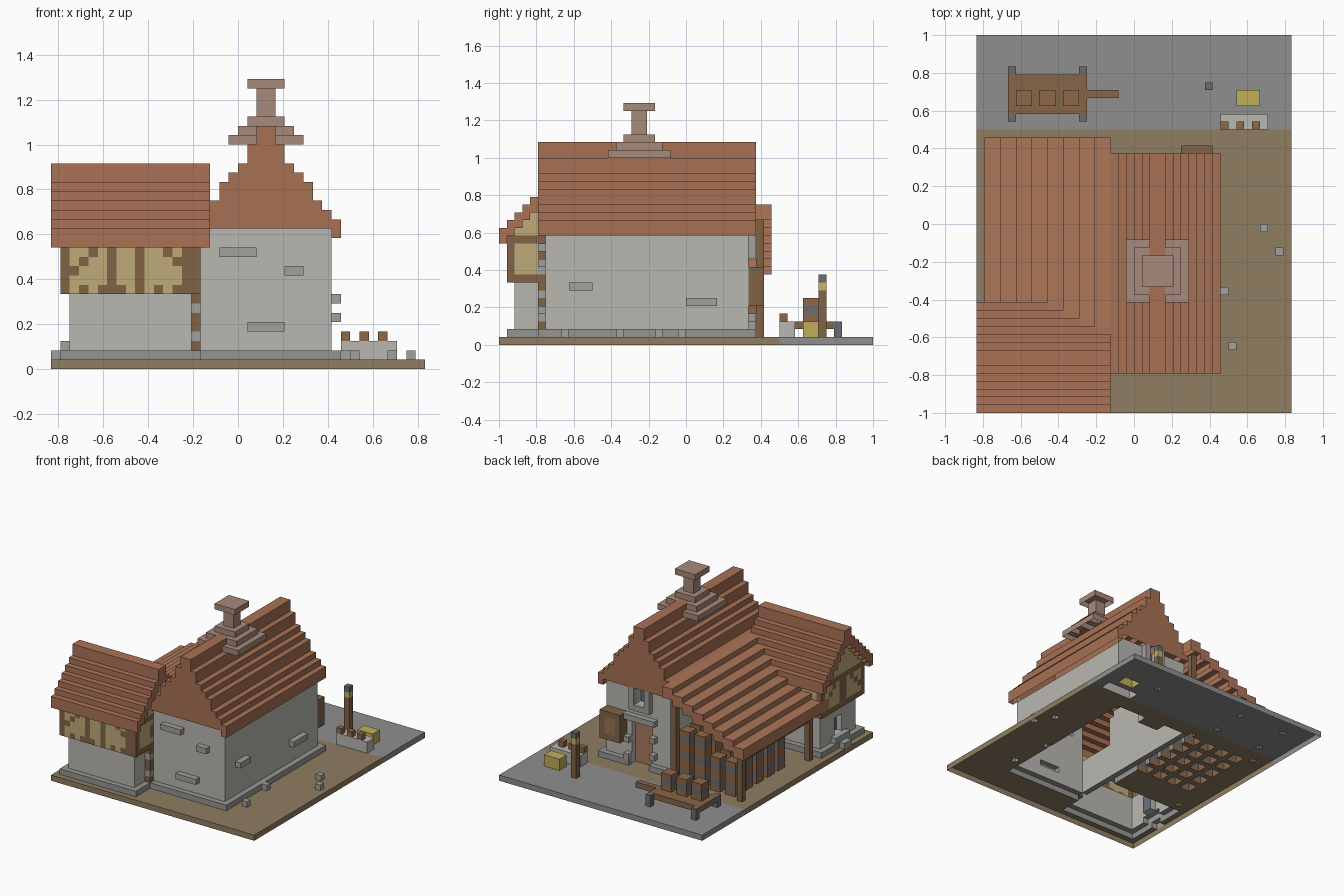
import bpy, bmesh

if "Cube" in bpy.data.objects:
    bpy.data.objects.remove(bpy.data.objects["Cube"])

U = 1 / 24          # size of one block
cells = {}          # block position -> part name
colours = {}


def part(name, r, g, b):
    colours[name] = [(c / 255) ** 2.2 for c in (r, g, b)] + [1]


def box(name, x0, x1, y0, y1, z0, z1):
    """Fill a block range with a part; name None carves it away."""
    for x in range(x0, x1):
        for y in range(y0, y1):
            for z in range(z0, z1):
                if name:
                    cells[x, y, z] = name
                else:
                    cells.pop((x, y, z), None)


part("dirt_ground", 143, 124, 98)
part("paved_ground", 140, 141, 140)
part("plinth", 148, 148, 146)
part("stone_wall", 184, 182, 176)
part("loose_stones", 160, 160, 158)
part("plaster", 188, 170, 120)
part("timber", 128, 99, 72)
part("main_roof", 166, 112, 84)
part("wing_roof", 170, 114, 87)
part("shed_roof", 172, 117, 89)
part("chimney", 166, 136, 122)
part("door", 165, 120, 95)
part("window_glass", 100, 112, 130)
part("barrel_wood", 140, 104, 74)
part("iron", 105, 108, 115)
part("cart", 132, 102, 72)
part("hay", 190, 172, 90)
part("sign_board", 150, 116, 80)
part("lantern_light", 200, 178, 95)

# ground
box("dirt_ground", -20, 20, -24, 12, 0, 1)
box("paved_ground", -20, 20, 12, 24, 0, 1)

# plinths and walls
box("plinth", -19, -4, -23, -11, 1, 2)
box("plinth", -5, 11, -19, 9, 1, 2)
box("stone_wall", -18, -5, -22, -12, 1, 8)
box("stone_wall", -4, 10, -18, 8, 1, 15)

# main roof: stepped gable, solid to both ends
for d, h in enumerate([26, 24, 22, 21, 20, 18, 17, 16]):
    low = 14 if d == 7 else 15
    for x in (3 + d, 2 - d):
        box("main_roof", x, x + 1, -19, 9, low, h)

# wing: jettied timber storey with stepped roof
slope = [15, 16, 17, 18, 19, 20, 22]
for i, h in enumerate(slope + slope[::-1]):
    y = -24 + i
    if 0 < i < 13:
        box("plaster", -19, -4, y, y + 1, 8, h - 2)
    box("wing_roof", -20, -3, y, y + 1, h - 2 if h < 22 else 19, h)

# timber frame on the wing
for x in (-19, -14, -11, -6, -5):
    box("timber", x, x + 1, -23, -22, 8, 14)
box("timber", -19, -4, -23, -22, 13, 14)
for x in range(-19, -4, 2):
    box("timber", x, x + 1, -23, -22, 8, 9)
for k in range(3):
    for x in (-16 - k, -8 + k):
        box("timber", x, x + 1, -23, -22, 12 - k, 13 - k)
for x in (-19, -5):
    for y in (-23, -18, -17, -12):
        box("timber", x, x + 1, y, y + 1, 8, 14)
    box("timber", x, x + 1, -23, -11, 8, 9)
    box("timber", x, x + 1, -23, -11, 13, 14)
for k in range(3):
    for y in (-20 - k, -15 + k):
        box("timber", -19, -18, y, y + 1, 12 - k, 13 - k)

# wing side window with a stone sill and step
box(None, -18, -17, -18, -16, 3, 6)
box("window_glass", -17, -16, -18, -16, 3, 6)
box("loose_stones", -19, -18, -19, -15, 2, 3)
box("loose_stones", -20, -19, -18, -16, 1, 2)

# corner post between the wing and the main house
box("timber", -5, -4, -19, -18, 2, 14)
for z in (3, 6, 9, 12):
    box("loose_stones", -5, -4, -19, -18, z, z + 1)

# lean-to shed: stepped roof, posts and beams
for i in range(8):
    x = -19 + 2 * i
    box("shed_roof", x, x + 2, -13, 11, 9 + i, 11 + i)
for x, y, top in ((-18, 9, 9), (-18, -10, 9), (-5, 9, 16)):
    box("timber", x, x + 1, y, y + 1, 1, top)
box("timber", -18, -17, -10, 10, 8, 9)

# chimney: three-step base, shaft and cap
for k in range(3):
    box("chimney", -1 + k, 7 - k, -10 + k, -2 - k, 24 + k, 25 + k)
box("main_roof", 2, 4, -19, 9, 24, 26)
box("chimney", 2, 4, -7, -5, 27, 30)
box("chimney", 1, 5, -8, -4, 30, 31)

# stones standing out of the walls
for x0, x1, z in ((-2, 2, 12), (5, 7, 10), (1, 5, 4)):
    box("loose_stones", x0, x1, -19, -18, z, z + 1)
for y0, y1, z in ((-15, -12, 7), (0, 4, 5)):
    box("loose_stones", 10, 11, y0, y1, z, z + 1)

# back doorway and attic window
box(None, 1, 5, 7, 9, 1, 9)
box("door", 1, 5, 6, 7, 1, 9)
box("dirt_ground", 1, 5, 7, 9, 0, 1)
box("loose_stones", 0, 6, 8, 9, 9, 10)
for x, z in ((0, 3), (5, 5), (0, 6), (5, 2)):
    box("loose_stones", x, x + 1, 8, 9, z, z + 1)
box(None, 2, 4, 7, 9, 12, 15)
box("window_glass", 2, 4, 6, 7, 12, 15)
box("loose_stones", 1, 5, 8, 9, 11, 12)
for x in (1, 4):
    box("loose_stones", x, x + 1, 8, 9, 12, 15)

# hanging sign
box("timber", 6, 10, 8, 10, 5, 10)
box("sign_board", 7, 9, 9, 10, 6, 9)


def barrel(x, y, z):
    box("barrel_wood", x, x + 2, y, y + 2, z, z + 3)
    box("iron", x, x + 2, y, y + 2, z + 1, z + 2)


# barrels stacked in the shed
for x in (-16, -13, -10, -7):
    for y in range(-5, 9, 3):
        for level in range(2 if x < -11 else 3):
            barrel(x, y, 1 + 3 * level)

# cart with wheels, handle and load
box("cart", -16, -6, 14, 19, 2, 3)
box("cart", -6, -2, 16, 17, 2, 3)
for x in (-16, -7):
    for y in (13, 19):
        box("iron", x, x + 1, y, y + 1, 1, 3)
for x in (-15, -12, -9):
    barrel(x, 15, 3)

# lantern post, stone trough and hay
box("timber", 9, 10, 17, 18, 1, 7)
box("lantern_light", 9, 10, 17, 18, 7, 8)
box("iron", 9, 10, 17, 18, 8, 9)
box("stone_wall", 11, 17, 12, 14, 1, 3)
for x in (11, 13, 15):
    box("barrel_wood", x, x + 1, 12, 13, 3, 4)
box("hay", 13, 16, 15, 17, 1, 3)

# pebbles in the yard
for x, y in ((16, -1), (18, -4), (11, -9), (12, -16)):
    box("loose_stones", x, x + 1, y, y + 1, 1, 2)

# exposed block faces, open underneath
SIDES = {
    (1, 0, 0): ((1, 0, 0), (1, 1, 0), (1, 1, 1), (1, 0, 1)),
    (-1, 0, 0): ((0, 1, 0), (0, 0, 0), (0, 0, 1), (0, 1, 1)),
    (0, 1, 0): ((1, 1, 0), (0, 1, 0), (0, 1, 1), (1, 1, 1)),
    (0, -1, 0): ((0, 0, 0), (1, 0, 0), (1, 0, 1), (0, 0, 1)),
    (0, 0, 1): ((0, 0, 1), (1, 0, 1), (1, 1, 1), (0, 1, 1)),
}
meshes = {name: bmesh.new() for name in colours}
for (x, y, z), name in cells.items():
    bm = meshes[name]
    for (dx, dy, dz), quad in SIDES.items():
        if (x + dx, y + dy, z + dz) not in cells:
            bm.faces.new([bm.verts.new(((x + a) * U, (y + b) * U, (z + c) * U))
                          for a, b, c in quad])
for name, bm in meshes.items():
    bmesh.ops.remove_doubles(bm, verts=bm.verts, dist=U / 100)
    mesh = bpy.data.meshes.new(name)
    bm.to_mesh(mesh)
    bm.free()
    mat = bpy.data.materials.new(name)
    mat.diffuse_color = colours[name]
    mat.use_nodes = True
    mat.node_tree.nodes["Principled BSDF"].inputs["Base Color"].default_value = mat.diffuse_color
    mesh.materials.append(mat)
    bpy.context.collection.objects.link(bpy.data.objects.new(name, mesh))
